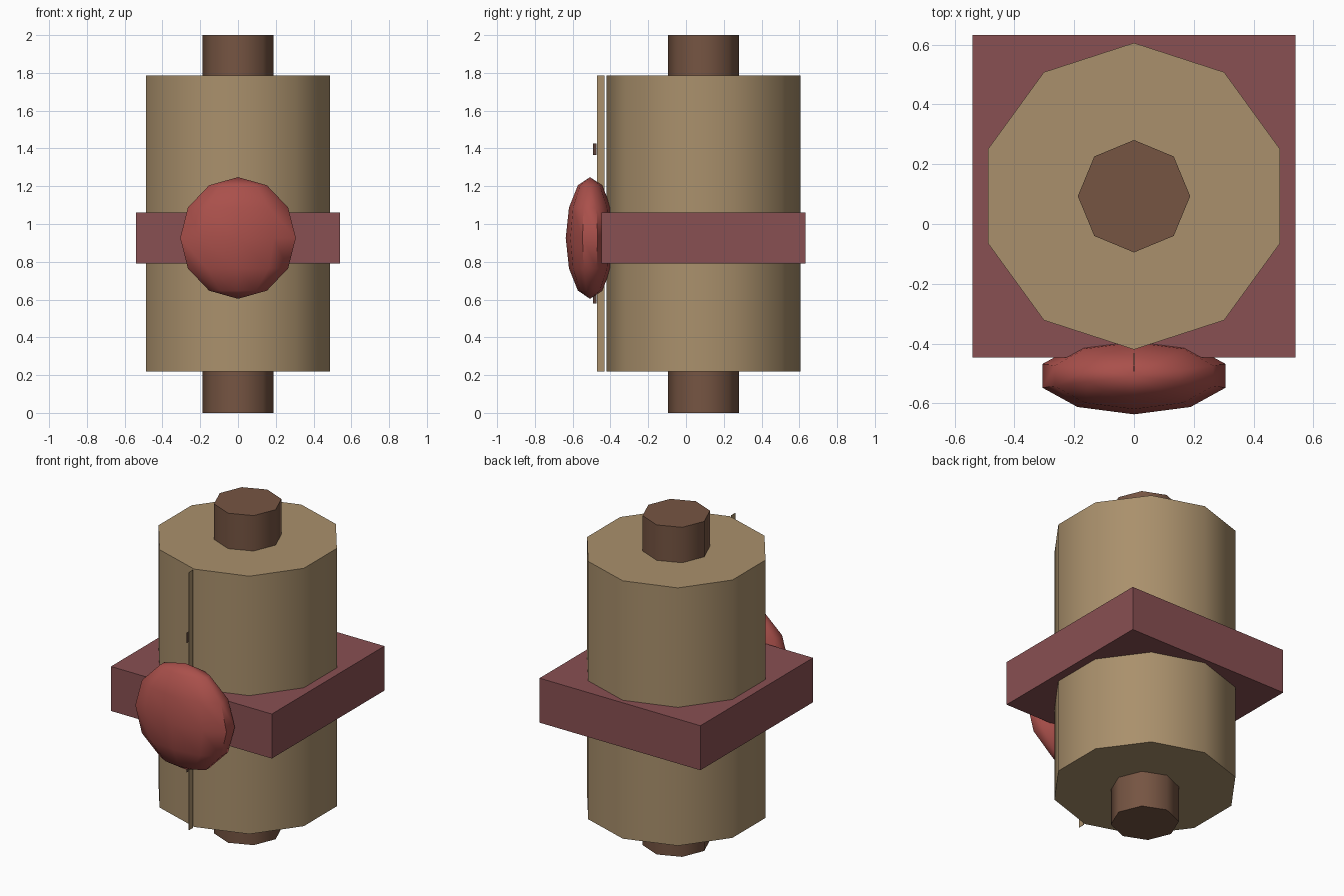
import bpy
from math import radians

if "Cube" in bpy.data.objects:
    bpy.data.objects.remove(bpy.data.objects["Cube"])

CENTRE_Y = 0.093  # axis of the roll


def material(name, rgb):
    m = bpy.data.materials.new(name)
    m.diffuse_color = (*rgb, 1)
    m.use_nodes = True
    m.node_tree.nodes["Principled BSDF"].inputs["Base Color"].default_value = m.diffuse_color
    return m


PARCHMENT = material("parchment", (0.40, 0.28, 0.15))
WOOD = material("wood", (0.18, 0.09, 0.055))
RIBBON = material("ribbon", (0.25, 0.08, 0.085))
WAX = material("wax", (0.40, 0.08, 0.07))
INK = material("ink", (0.10, 0.05, 0.04))


def finish(name, mat, smooth=False):
    ob = bpy.context.object
    ob.name = name
    ob.data.materials.append(mat)
    bpy.ops.object.transform_apply(location=False, rotation=False, scale=True)
    if smooth:
        bpy.ops.object.shade_smooth_by_angle(angle=radians(55))
    return ob


def prism(name, sides, radius, z0, z1, mat):
    bpy.ops.mesh.primitive_cylinder_add(
        vertices=sides, radius=radius, depth=z1 - z0,
        location=(0, CENTRE_Y, (z0 + z1) / 2))
    return finish(name, mat, True)


def box(name, x, y, z, mat):
    bpy.ops.mesh.primitive_cube_add(
        size=1, location=[sum(r) / 2 for r in (x, y, z)])
    bpy.context.object.scale = [r[1] - r[0] for r in (x, y, z)]
    return finish(name, mat)


# Rolled sheet around a wooden rod
prism("scroll_roll", 10, 0.513, 0.22, 1.785, PARCHMENT)
prism("scroll_rod", 8, 0.188, 0, 2, WOOD)

# Square ribbon band
box("ribbon_band", (-0.54, 0.54), (-0.447, 0.633), (0.79, 1.06), RIBBON)

# Flattened wax seal on the front
bpy.ops.mesh.primitive_uv_sphere_add(
    segments=10, ring_count=6, radius=0.322, location=(0, -0.508, 0.926))
bpy.context.object.scale = (1, 0.4, 1)
finish("wax_seal", WAX, True)

# Thin loose edge of the sheet with small marks along it
box("sheet_edge", (-0.001, 0.001), (-0.471, -0.431), (0.22, 1.785), PARCHMENT)
for i, z in enumerate((0.61, 1.003, 1.395)):
    box(f"edge_mark_{i + 1}", (-0.001, 0.001), (-0.493, -0.474),
        (z - 0.031, z + 0.031), INK)
